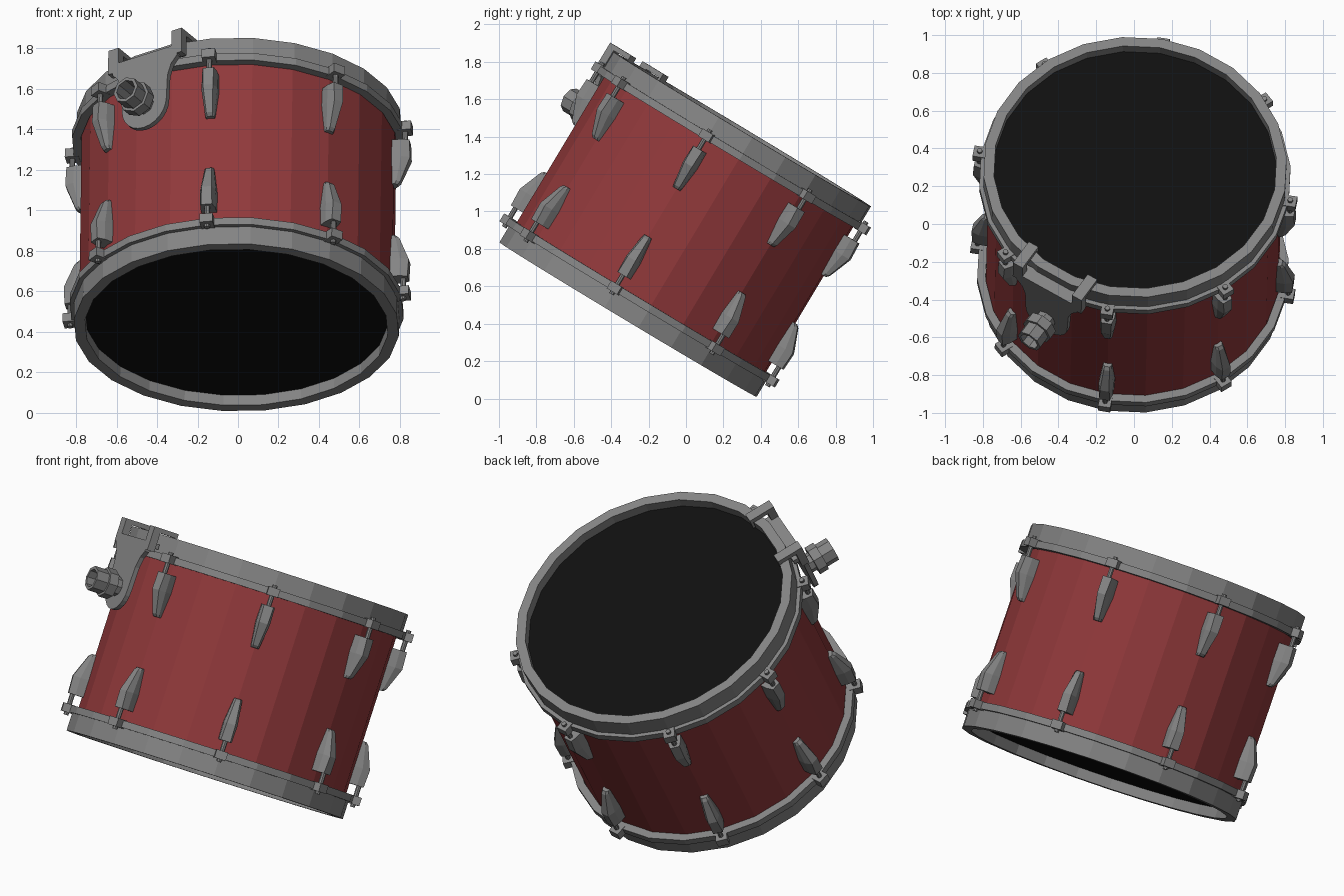
import bpy, bmesh
from math import pi, radians, cos, sin
from mathutils import Matrix, Vector

if "Cube" in bpy.data.objects:
    bpy.data.objects.remove(bpy.data.objects["Cube"], do_unlink=True)


def material(name, rgb, rough):
    m = bpy.data.materials.new(name)
    m.use_nodes = True
    m.diffuse_color = (*rgb, 1)
    bsdf = m.node_tree.nodes["Principled BSDF"]
    bsdf.inputs["Base Color"].default_value = (*rgb, 1)
    bsdf.inputs["Roughness"].default_value = rough
    return m


RED = material("red_shell", (0.28, 0.04, 0.043), 0.5)
GREY = material("grey_metal", (0.23, 0.23, 0.23), 0.5)
BLACK = material("black_head", (0.005, 0.005, 0.005), 0.6)

H = 1.187      # drum height along its axis
SIDES = 24
LUGS = 8

# Drum frame: z runs along the leaning axis, lugs sit at multiples of 45 degrees
DRUM = (Matrix.Translation((-0.008, -0.31, 0.422))
        @ Matrix.Rotation(radians(0.8), 4, 'Y')
        @ Matrix.Rotation(radians(-31), 4, 'X')
        @ Matrix.Rotation(radians(-10.5), 4, 'Z'))
# The top end is the bottom end turned over
TURN = Matrix.Translation((0, 0, H)) @ Matrix.Rotation(pi, 4, 'X')
ENDS = {"bottom": Matrix.Identity(4), "top": TURN}


def spin(degrees):
    return Matrix.Rotation(radians(degrees), 4, 'Z')


def loft(name, rings, mat, loop=False):
    """Mesh skinned over rings of points; ends are capped unless it loops."""
    bm = bmesh.new()
    vs = [[bm.verts.new(p) for p in ring] for ring in rings]
    n = len(vs[0])
    pairs = list(zip(vs, vs[1:])) + ([(vs[-1], vs[0])] if loop else [])
    for a, b in pairs:
        for i in range(n):
            j = (i + 1) % n
            bm.faces.new((a[i], a[j], b[j], b[i]))
    if not loop:
        bm.faces.new(vs[0])
        bm.faces.new(vs[-1])
    bmesh.ops.recalc_face_normals(bm, faces=bm.faces)
    me = bpy.data.meshes.new(name)
    bm.to_mesh(me)
    bm.free()
    me.materials.append(mat)
    return me


def place(name, mesh, local=Matrix.Identity(4)):
    ob = bpy.data.objects.new(name, mesh)
    bpy.context.collection.objects.link(ob)
    ob.matrix_world = DRUM @ local
    return ob


def circle(r, z, n=SIDES):
    return [(r * cos(2 * pi * i / n), r * sin(2 * pi * i / n), z) for i in range(n)]


def lathe(name, profile, mat, loop=False, n=SIDES):
    return loft(name, [circle(r, z, n) for r, z in profile], mat, loop)


def box(name, x, y, z, mat):
    return loft(name, [[(x[0], y[0], h), (x[1], y[0], h),
                        (x[1], y[1], h), (x[0], y[1], h)] for h in z], mat)


# Shell
place("shell", lathe("shell", [(0.78, 0.07), (0.78, H - 0.07)], RED))

# Hoops with an outer flange, and the recessed heads
hoop = lathe("hoop", [(0.75, 0), (0.805, 0), (0.805, 0.1), (0.827, 0.1),
                      (0.827, 0.14), (0.783, 0.14), (0.783, 0.072), (0.75, 0.072)],
             GREY, loop=True)
head = lathe("head", [(0.756, 0.058), (0.756, 0.069)], BLACK)

# Lug: tapered casting, tall at the hoop end
lug_rings = []
for z, height, base, crest in ((0.20, 0.08, 0.075, 0.055),
                               (0.30, 0.085, 0.08, 0.05),
                               (0.43, 0.035, 0.05, 0.03),
                               (0.445, 0.02, 0.045, 0.025)):
    lug_rings.append([(0.76, -base / 2, z), (0.78 + height / 2, -base / 2, z),
                      (0.78 + height, -crest / 2, z), (0.78 + height, crest / 2, z),
                      (0.78 + height / 2, base / 2, z), (0.76, base / 2, z)])
lug = loft("lug", lug_rings, GREY)
ear = box("hoop_ear", (0.8, 0.868), (-0.033, 0.033), (0.095, 0.143), GREY)
rod = lathe("tension_rod", [(0.014, 0.08), (0.014, 0.22)], GREY, n=8)

for end, flip in ENDS.items():
    place(end + "_hoop", hoop, flip)
    place(end + "_head", head, flip)
    for k in range(LUGS):
        m = flip @ spin(360 / LUGS * k)
        place(f"{end}_lug_{k}", lug, m)
        place(f"{end}_hoop_ear_{k}", ear, m)
        place(f"{end}_tension_rod_{k}", rod, m @ Matrix.Translation((0.835, 0, 0)))

# Mount bracket, midway between two front lugs
MOUNT = spin(-112.5)
side = [(0.19, 1.13), (0.19, 1.07), (0.155, 1.03), (0.135, 0.97)]
arc = [(0.13 * cos(a), 0.84 + 0.13 * sin(a))
       for a in (-pi * i / 12 for i in range(13))]
outline = side + arc + [(-y, z) for y, z in reversed(side)]
plate = loft("mount_plate", [[(x, y, z) for y, z in outline] for x in (0.838, 0.865)], GREY)
place("mount_plate", plate, MOUNT)
place("mount_plate_fold",
      box("mount_plate_fold", (0.79, 0.85), (-0.19, 0.19), (1.1, 1.13), GREY), MOUNT)

# Clamps hooking the plate over the rim
clamp = [(0.865, 1.08), (0.865, 1.217), (0.71, 1.217), (0.71, 1.15),
         (0.725, 1.15), (0.725, 1.19), (0.82, 1.19), (0.82, 1.08)]
for label, y in (("right", -0.185), ("left", 0.185)):
    me = loft("rim_clamp", [[(x, y + w, z) for x, z in clamp] for w in (-0.03, 0.03)], GREY)
    place(label + "_rim_clamp", me, MOUNT)

# Hollow socket pointing out of the plate
socket = lathe("mount_socket", [(0.055, 0), (0.055, 0.045), (0.085, 0.045), (0.085, 0.1),
                                (0.07, 0.1), (0.07, 0.175), (0.053, 0.175), (0.053, 0.07)],
               GREY, n=8)
place("mount_socket", socket,
      MOUNT @ Matrix.Translation((0.86, 0, 0.84)) @ Matrix.Rotation(pi / 2, 4, 'Y'))
